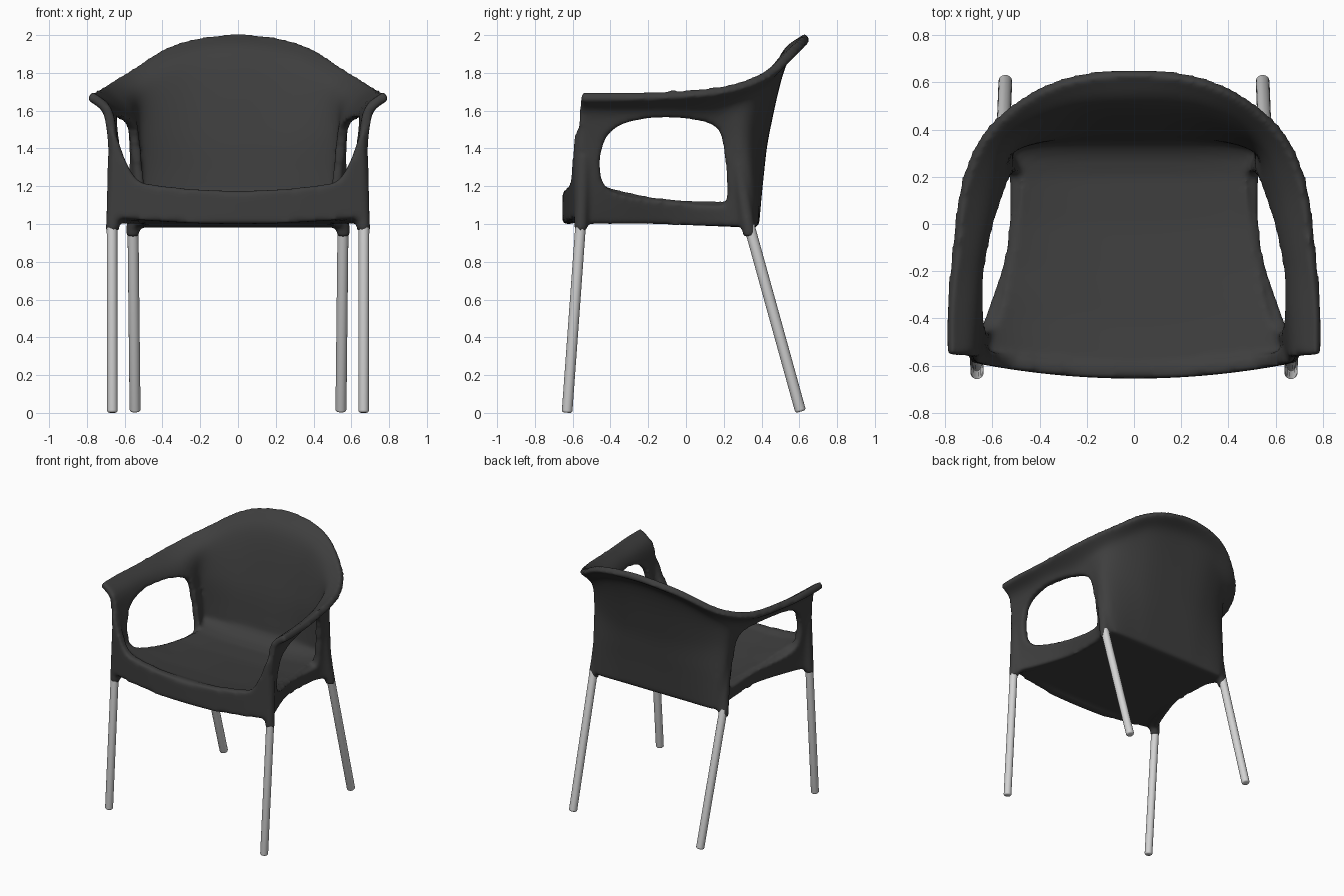
import bpy, bmesh, math
from mathutils import Vector

if "Cube" in bpy.data.objects:
    bpy.data.objects.remove(bpy.data.objects["Cube"])

def material(name, v):
    m = bpy.data.materials.new(name)
    m.diffuse_color = (v, v, v, 1)
    m.use_nodes = True
    m.node_tree.nodes["Principled BSDF"].inputs["Base Color"].default_value = m.diffuse_color
    return m

plastic = material("dark plastic", 0.048)
metal = material("light metal", 0.65)

def add(name, bm, mat=None):
    bmesh.ops.recalc_face_normals(bm, faces=bm.faces)
    me = bpy.data.meshes.new(name)
    bm.to_mesh(me)
    bm.free()
    ob = bpy.data.objects.new(name, me)
    bpy.context.collection.objects.link(ob)
    if mat:
        me.materials.append(mat)
    return ob

def spline(pts, n, closed=False):
    """Catmull-Rom curve through pts, n steps per span."""
    p = [Vector(q) for q in pts]
    if closed:
        p = [p[-1]] + p + [p[0], p[1]]
    else:
        p = [2 * p[0] - p[1]] + p + [2 * p[-1] - p[-2]]
    out = []
    for a, b, c, d in zip(p, p[1:], p[2:], p[3:]):
        for i in range(n):
            t = i / n
            out.append(0.5 * (2 * b + (c - a) * t + (2 * a - 5 * b + 4 * c - d) * t * t
                              + (3 * b - a - 3 * c + d) * t ** 3))
    return out if closed else out + [p[-2]]

def table(t, x):
    for (a, fa), (b, fb) in zip(t, t[1:]):
        if x <= b:
            return fa + (fb - fa) * max(0, (x - a) / (b - a))
    return t[-1][1]

def grid(bm, rows):
    vs = [[bm.verts.new(p) for p in r] for r in rows]
    for a, b in zip(vs, vs[1:]):
        for i in range(len(a) - 1):
            bm.faces.new((a[i], a[i + 1], b[i + 1], b[i]))

def slab(name, fa, fb, nu, nv):
    """Closed slab between two surfaces, u in -1..1 and v in 0..1."""
    bm = bmesh.new()
    uv = [[(2 * i / nu - 1, j / nv) for i in range(nu + 1)] for j in range(nv + 1)]
    A = [[fa(*q) for q in r] for r in uv]
    B = [[fb(*q) for q in r] for r in uv]
    for rows in (A, B, (A[0], B[0]), (A[-1], B[-1]),
                 ([r[0] for r in A], [r[0] for r in B]),
                 ([r[-1] for r in A], [r[-1] for r in B])):
        grid(bm, rows)
    bmesh.ops.remove_doubles(bm, verts=bm.verts, dist=1e-5)
    return add(name, bm)

def rod(name, p, q, r1, r2, mat=None, bevel=0):
    p, q = Vector(p), Vector(q)
    bm = bmesh.new()
    bmesh.ops.create_cone(bm, cap_ends=True, segments=24, radius1=r1, radius2=r2, depth=(q - p).length)
    if bevel:
        rim = [e for e in bm.edges if all(v.co.z < 0 for v in e.verts)]
        bmesh.ops.bevel(bm, geom=rim, offset=bevel, segments=3, affect='EDGES', profile=0.5)
    ob = add(name, bm, mat)
    rot = (q - p).to_track_quat('Z', 'Y').to_matrix().to_4x4()
    rot.translation = (p + q) / 2
    ob.data.transform(rot)
    return ob

# Wraparound back and arms: sections from back centre to arm front, each from bottom to lip
half = [
    [(0, .36, .99), (0, .385, 1.25), (0, .42, 1.5), (0, .515, 1.87), (0, .645, 1.99)],
    [(.28, .36, .99), (.28, .38, 1.25), (.29, .405, 1.5), (.305, .485, 1.82), (.33, .595, 1.94)],
    [(.53, .34, .98), (.53, .33, 1.25), (.53, .32, 1.5), (.53, .355, 1.69), (.585, .43, 1.795)],
    [(.49, .20, .99), (.525, .20, 1.25), (.56, .17, 1.5), (.61, .14, 1.62), (.715, .20, 1.715)],
    [(.485, -.10, 1.0), (.555, -.12, 1.25), (.63, -.15, 1.48), (.67, -.15, 1.61), (.765, -.15, 1.685)],
    [(.57, -.38, 1.0), (.615, -.38, 1.25), (.655, -.38, 1.48), (.69, -.38, 1.61), (.785, -.38, 1.68)],
    [(.66, -.575, 1.0), (.66, -.57, 1.25), (.67, -.565, 1.48), (.70, -.56, 1.61), (.785, -.555, 1.68)],
]
sections = [[(-x, y, z) for x, y, z in s] for s in half[:0:-1]] + half
columns = [spline(s, 7) for s in sections]
rows = [spline(r, 8) for r in zip(*columns)]
bm = bmesh.new()
grid(bm, rows)
shell = add("chair_shell", bm, plastic)
sol = shell.modifiers.new("thickness", 'SOLIDIFY')
sol.thickness = 0.05
sol.offset = 0

# Side openings under the arms
hole = [(-.44, 1.22), (-.455, 1.34), (-.42, 1.46), (-.32, 1.535), (-.12, 1.565), (.08, 1.545),
        (.17, 1.5), (.2, 1.4), (.215, 1.25), (.215, 1.13), (.17, 1.10), (0, 1.11),
        (-.2, 1.13), (-.37, 1.165)]
bm = bmesh.new()
face = bm.faces.new([bm.verts.new((-1, p.x, p.y)) for p in spline(hole, 5, True)])
ext = bmesh.ops.extrude_face_region(bm, geom=[face])["geom"]
bmesh.ops.translate(bm, vec=(2, 0, 0), verts=[v for v in ext if isinstance(v, bmesh.types.BMVert)])
cutter = add("opening_cutter", bm)
cutter.hide_render = True
cut = shell.modifiers.new("openings", 'BOOLEAN')
cut.operation = 'DIFFERENCE'
cut.solver = 'EXACT'
cut.object = cutter
bpy.context.view_layer.update()
cut_mesh = bpy.data.meshes.new_from_object(shell.evaluated_get(bpy.context.evaluated_depsgraph_get()))
shell.modifiers.clear()
shell.data = cut_mesh
bpy.data.objects.remove(cutter)

# Seat pan
WIDTH = [(-.6, .64), (-.5, .605), (-.4, .575), (-.3, .55), (-.15, .52), (0, .495), (.2, .475), (.36, .52)]
TOP = [(-.62, 1.17), (-.4, 1.135), (0, 1.095), (.2, 1.09), (.29, 1.11), (.34, 1.15), (.37, 1.21)]

def seat_top(u, v):
    y0 = -.625 + .06 * u * u
    y = y0 + (.37 - y0) * v
    rise = .03 + .06 * max(0, -y - .2) / .4
    return Vector((u * table(WIDTH, y), y, table(TOP, y) + rise * u ** 4))

def seat_bottom(u, v):
    p = seat_top(u, v)
    p.z = 1.02 - .04 * v
    return p

parts = [slab("seat_pan", seat_top, seat_bottom, 24, 30)]

# Front apron sweeping up into the arm posts
def apron(u, v, back=0):
    x = abs(u) * .67
    top = min(1.5, 1.175 + .16 * x * x + .25 * (max(0, x - .5) / .15) ** 2)
    low = 1.0 + .08 * x * x
    return Vector((u * .67, -.655 + .065 * u * u + back, low + (top - low) * v))

parts.append(slab("apron", apron, lambda u, v: apron(u, v, .06), 40, 8))

# Leg sockets and legs
for s, side in ((1, "right"), (-1, "left")):
    parts.append(rod("socket", (s * .665, -.558, .965), (s * .662, -.545, 1.36), .036, .03))
    parts.append(rod("socket", (s * .557, .338, .935), (s * .54, .265, 1.4), .037, .03))
    front = rod("front_leg_" + side, (s * .665, -.63, .001), (s * .667, -.556, 1.02), .028, .028, metal, .012)
    rear = rod("rear_leg_" + side, (s * .545, .607, .007), (s * .556, .335, .99), .029, .029, metal, .012)
    for leg in (front, rear):
        leg.data.shade_smooth()
        leg.data.set_sharp_from_angle(angle=math.radians(40))

# Fuse the moulded plastic into one soft body
bpy.ops.object.select_all(action='DESELECT')
for ob in parts + [shell]:
    ob.select_set(True)
bpy.context.view_layer.objects.active = shell
bpy.ops.object.join()
fuse = shell.modifiers.new("fuse", 'REMESH')
fuse.mode = 'VOXEL'
fuse.voxel_size = 0.014
fuse.use_smooth_shade = True
soft = shell.modifiers.new("soften", 'SMOOTH')
soft.factor = 0.5
soft.iterations = 8
